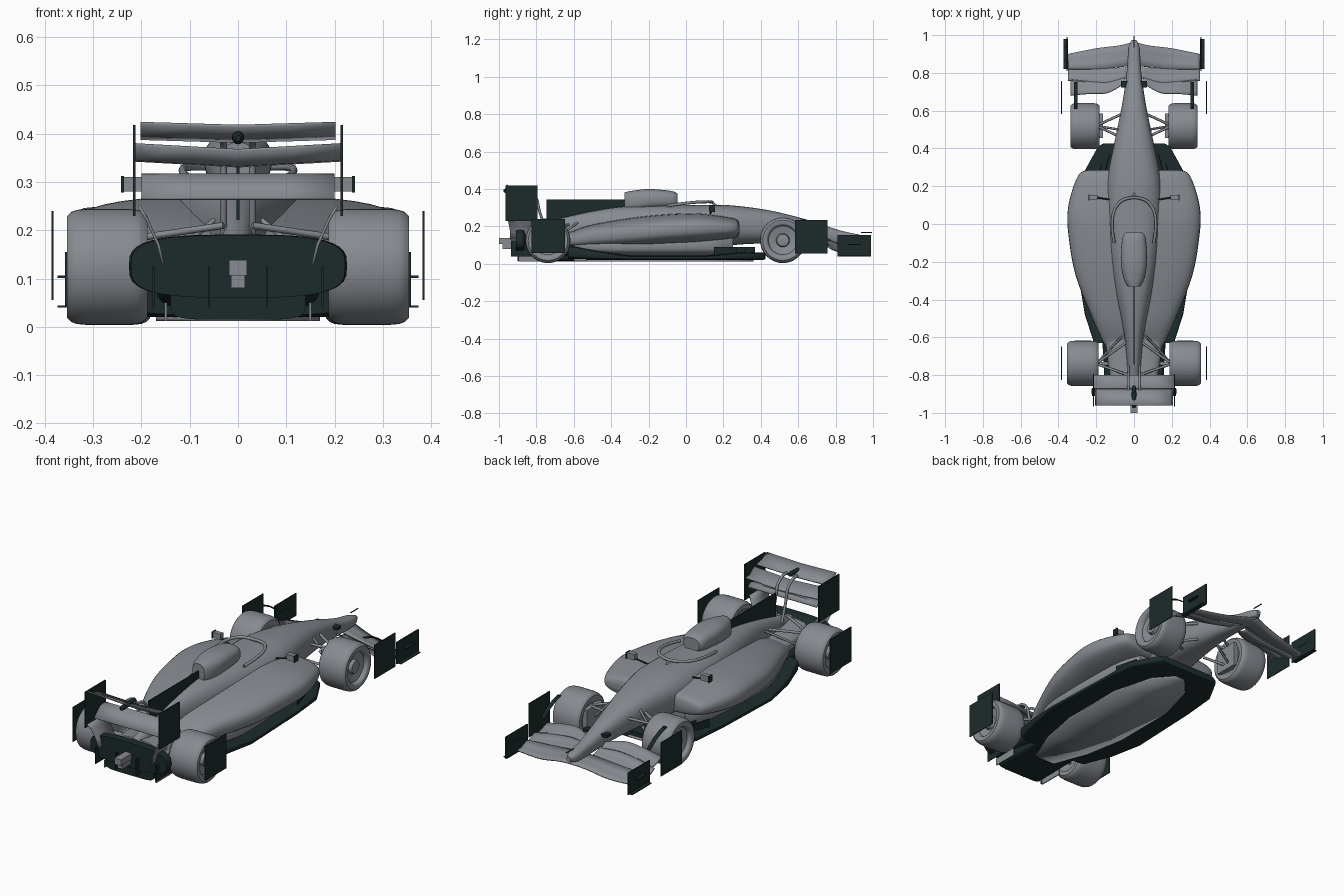
import bpy, bmesh, math

if "Cube" in bpy.data.objects:
    bpy.data.objects.remove(bpy.data.objects["Cube"])


def material(name, rgb):
    m = bpy.data.materials.new(name)
    m.use_nodes = True
    m.diffuse_color = (*rgb, 1)
    bsdf = m.node_tree.nodes["Principled BSDF"]
    bsdf.inputs["Base Color"].default_value = (*rgb, 1)
    bsdf.inputs["Roughness"].default_value = 0.6
    return m


GREY = material("body grey", (0.243, 0.262, 0.287))
DARK = material("dark green black", (0.012, 0.024, 0.024))
SIDES = ((1, "left"), (-1, "right"))


def finish(name, bm, mat, angle=40, thick=0):
    bmesh.ops.recalc_face_normals(bm, faces=bm.faces[:])
    mesh = bpy.data.meshes.new(name)
    bm.to_mesh(mesh)
    bm.free()
    mesh.materials.append(mat)
    ob = bpy.data.objects.new(name, mesh)
    bpy.context.scene.collection.objects.link(ob)
    if thick:
        mod = ob.modifiers.new("thickness", "SOLIDIFY")
        mod.thickness, mod.offset = thick, 0
    bpy.ops.object.select_all(action="DESELECT")
    ob.select_set(True)
    bpy.context.view_layer.objects.active = ob
    bpy.ops.object.shade_smooth_by_angle(angle=math.radians(angle))


def skin(name, rows, mat, closed=False, thick=0, angle=40):
    """Surface through rows of points; closed rows become a capped solid."""
    bm = bmesh.new()
    vs = [[bm.verts.new(p) for p in row] for row in rows]
    n = len(vs[0])
    for a, b in zip(vs, vs[1:]):
        for i in range(n if closed else n - 1):
            j = (i + 1) % n
            bm.faces.new((a[i], a[j], b[j], b[i]))
    if closed:
        bm.faces.new(vs[0])
        bm.faces.new(vs[-1])
    finish(name, bm, mat, angle, thick)


def smooth_rows(secs, steps=5):
    """Catmull-Rom between sections."""
    out = []
    for i in range(len(secs) - 1):
        p0, p1, p2, p3 = (secs[max(i - 1, 0)], secs[i], secs[i + 1], secs[min(i + 2, len(secs) - 1)])
        for k in range(steps):
            t = k / steps
            out.append([0.5 * (2 * b + (c - a) * t + (2 * a - 5 * b + 4 * c - d) * t * t
                               + (3 * b - a - 3 * c + d) * t ** 3)
                        for a, b, c, d in zip(p0, p1, p2, p3)])
    return out + [list(secs[-1])]


def hull(name, secs, mat, power=2.5, n=40, steps=5):
    """Superellipse loft along y from (y, half width, z low, z high)."""
    rows = []
    for y, w, lo, hi in smooth_rows(secs, steps):
        row = []
        for i in range(n):
            a = 2 * math.pi * i / n
            c, s = math.cos(a), math.sin(a)
            row.append((w * math.copysign(abs(c) ** (2 / power), c), y,
                        (lo + hi) / 2 + (hi - lo) / 2 * math.copysign(abs(s) ** (2 / power), s)))
        rows.append(row)
    skin(name, rows, mat, True)


def plate(name, yz, x, mat, t=0.006, lean=0):
    """Upright side plate; lean moves x with y."""
    y0 = yz[0][0]
    rows = [[(x + lean * (y - y0) + d, y, z) for y, z in yz] for d in (-t / 2, t / 2)]
    skin(name, rows, mat, True, angle=20)


def rect(y0, y1, z0, z1):
    return [(y0, z0), (y1, z0), (y1, z1), (y0, z1)]


def box(name, x, y, z, size, mat):
    hx, hy, hz = (v / 2 for v in size)
    plate(name, rect(y - hy, y + hy, z - hz, z + hz), x, mat, 2 * hx)


def rod(name, pts, r, mat, smooth=False):
    cu = bpy.data.curves.new(name, "CURVE")
    cu.dimensions, cu.bevel_depth, cu.bevel_resolution, cu.use_fill_caps = "3D", r, 2, True
    sp = cu.splines.new("POLY")
    pts = smooth_rows(pts) if smooth else pts
    sp.points.add(len(pts) - 1)
    for p, q in zip(sp.points, pts):
        p.co = (*q, 1)
    cu.materials.append(mat)
    ob = bpy.data.objects.new(name, cu)
    bpy.context.scene.collection.objects.link(ob)


def wheel(name, s, x_in, x_out, y, r):
    w = x_out - x_in
    prof = [(0.3, 0.1), (0.62, 0.05), (0.7, 0), (0.88, 0), (0.95, 0.05), (0.985, 0.12), (1, 0.24),
            (1, 0.76), (0.985, 0.88), (0.95, 0.95), (0.88, 1), (0.72, 1), (0.67, 0.97), (0.63, 0.86),
            (0.3, 0.8), (0.26, 0.9), (0.12, 0.92)]
    ring = [2 * math.pi * i / 48 for i in range(48)]
    rows = [[(s * (x_in + t * w), y + r * f * math.cos(a), 0.004 + r + r * f * math.sin(a))
             for a in ring] for f, t in prof]
    skin(name, rows, GREY, True)


# Main bodywork
hull("nose_and_monocoque", [
    (.975, .012, .115, .14), (.93, .03, .10, .155), (.82, .037, .10, .18), (.65, .06, .11, .235),
    (.45, .10, .11, .285), (.25, .14, .10, .312), (.1, .15, .07, .315), (-.1, .14, .06, .315),
    (-.35, .10, .07, .305), (-.6, .05, .08, .26), (-.86, .03, .08, .19)], GREY)
hull("sidepods", [
    (.285, .24, .16, .215), (.27, .285, .14, .24), (.2, .32, .125, .255), (.08, .35, .11, .27),
    (-.05, .348, .10, .27), (-.27, .31, .085, .25), (-.5, .22, .08, .21), (-.62, .165, .08, .17),
    (-.7, .12, .09, .15)], GREY, 2.8)
hull("sidepod_undercut", [(.25, .17, .04, .17), (.1, .23, .04, .16), (-.3, .25, .04, .15),
                          (-.5, .2, .05, .14), (-.62, .15, .06, .14)], GREY, 3.5)
hull("gearbox_cover", [(-.58, .15, .08, .17), (-.72, .14, .08, .175), (-.845, .12, .08, .185)], GREY, 3)
hull("airbox", [
    (-.045, .045, .31, .375), (-.08, .063, .30, .39), (-.2, .07, .29, .40), (-.29, .055, .28, .39),
    (-.33, .035, .28, .382)], GREY, 2.6)
plate("engine_cover_fin", rect(-.745, -.32, .2, .345), 0, DARK)

# Halo, nose probe and nose camera pods
halo = [(.105, -.1, .31), (.115, -.02, .322), (.108, .06, .33), (.07, .12, .332), (0, .14, .33)]
rod("halo_ring", halo + [(-x, y, z) for x, y, z in halo[-2::-1]], .008, GREY, True)
rod("halo_strut", [(0, .14, .328), (0, .17, .305)], .006, GREY)
rod("nose_probe", [(0, .935, .167), (0, .995, .167)], .003, DARK)
box("nose_camera_bar", 0, .74, .18, (.14, .035, .014), DARK)

# Floor, plank and diffuser
hull("floor", [
    (.425, .165, .025, .06), (.41, .19, .02, .06), (.28, .262, .02, .06), (.1, .275, .02, .045),
    (-.3, .29, .02, .045), (-.48, .26, .02, .07), (-.63, .212, .025, .10)], DARK, 6, steps=1)
plank = [(.36, .03), (.27, .11), (.05, .17), (-.3, .17), (-.52, .13), (-.7, .06)]
skin("plank", [[(-w, y, .016), (w, y, .016)] for y, w in plank], GREY, thick=.008)
hull("diffuser", [(-.6, .17, .03, .12), (-.75, .16, .045, .14), (-.85, .165, .055, .175),
                  (-.87, .222, .06, .19), (-.91, .222, .06, .19)], DARK, 3.2)
hull("diffuser_tunnel", [(-.6, .13, .015, .08), (-.9, .14, .015, .12)], DARK, 6)
box("rear_light", 0, -.95, .122, (.038, .1, .032), GREY)
box("rear_light_base", 0, -.94, .095, (.028, .08, .03), GREY)
for s, side in SIDES:
    for x in (.06, .175):
        plate(side + "_diffuser_strake", rect(-.935, -.8, .04, .125), s * x, DARK, .004)
    plate(side + "_diffuser_skirt", rect(-.895, -.76, .012, .05), s * .15, GREY, .005)
    for i in range(3):
        y = .37 - .05 * i
        plate(side + "_floor_fence", rect(y - .12, y, .03, .09), s * (.16 + .04 * i), DARK, .005, -s * .25)


# Rear wing
def span(name, prof, half, dip):
    rows = [[(half * t, y, z - dip * (1 - abs(t))) for y, z in prof] for t in (-1, -.5, 0, .5, 1)]
    skin(name, rows, GREY, thick=.006)


span("rear_wing_main", [(-.80, .345), (-.83, .347), (-.87, .378)], .212, .012)
span("rear_wing_flap", [(-.875, .39), (-.92, .4), (-.96, .422)], .202, .006)
span("beam_wing", [(-.80, .30), (-.82, .315), (-.86, .31), (-.91, .265)], .2, 0)
hull("wing_actuator", [(-.975, .006, .385, .397), (-.955, .012, .378, .404), (-.87, .011, .385, .409),
                       (-.855, .004, .39, .4)], DARK, 2, 16)
for s, side in SIDES:
    plate(side + "_rear_endplate", rect(-.965, -.795, .23, .418), s * .215, DARK)
    skin(side + "_beam_support", [[(s * x, y - d, z) for d in (0, .07, .14)] for x, y, z in
         ((.155, -.80, .13), (.165, -.80, .17), (.19, -.81, .225), (.205, -.82, .25))], GREY, thick=.006)
    rod(side + "_swan_neck", [(s * .03, -.74, .16), (s * .03, -.78, .27), (s * .03, -.80, .35),
                              (s * .03, -.84, .385), (s * .03, -.88, .39)], .007, GREY, True)

# Front wing, each element from nose to tip
ELEMENTS = {
    "main": [(0, .965, .84, .10, .11), (.08, .945, .83, .085, .10), (.2, .93, .82, .06, .085),
             (.35, .90, .82, .05, .075)],
    "lower_flap": [(.04, .83, .77, .105, .125), (.14, .825, .74, .09, .12), (.25, .83, .75, .075, .11),
                   (.35, .83, .76, .065, .09)],
    "upper_flap": [(.05, .775, .745, .125, .145), (.14, .75, .695, .12, .15), (.24, .755, .69, .11, .14),
                   (.335, .765, .68, .09, .115)],
}
for s, side in SIDES:
    for part, secs in ELEMENTS.items():
        rows = [[(s * x, y0 + (y1 - y0) * t, z0 + (z1 - z0) * t * t) for t in (0, .33, .67, 1)]
                for x, y0, y1, z0, z1 in smooth_rows(secs)]
        skin(f"{side}_front_wing_{part}", rows, GREY, thick=.006)
    plate(side + "_front_endplate", rect(.81, .99, .04, .155), s * .355, DARK, .006)
    box(side + "_endplate_foot", s * .362, .9, .042, (.024, .16, .005), DARK)
    box(side + "_endplate_fin", s * .362, .9, .104, (.024, .07, .005), DARK)

    # Wheels, outer plates and deflectors
    wheel(side + "_front_wheel", s, .182, .337, .518, .122)
    wheel(side + "_rear_wheel", s, .188, .354, -.738, .12)
    plate(side + "_front_wheel_plate", rect(.583, .757, .056, .234), s * .384, DARK, .004)
    plate(side + "_rear_wheel_plate", rect(-.825, -.648, .058, .24), s * .384, DARK, .004)
    arc = [(.75, .175), (.70, .21), (.65, .232), (.61, .242)]
    skin(side + "_wheel_deflector", [[(s * x, y, z) for y, z in arc] for x in (.298, .318)], DARK, thick=.005)

    # Suspension: upper and lower wishbones and push rods
    hub_f, hub_r = (s * .2, .52), (s * .2, -.74)
    for z, zin in ((.185, .21), (.085, .12)):
        for y in (.46, .58):
            rod(side + "_front_wishbone", [(*hub_f, z), (s * .07, y, zin)], .007, GREY)
        for y in (-.62, -.8):
            rod(side + "_rear_wishbone", [(*hub_r, z), (s * .03, y, zin)], .007, GREY)
    rod(side + "_front_push_rod", [(*hub_f, .1), (s * .08, .5, .23)], .006, GREY)
    rod(side + "_rear_push_rod", [(*hub_r, .1), (s * .05, -.58, .22)], .006, GREY)
    rod(side + "_rear_drive_shaft", [(*hub_r, .124), (0, -.74, .124)], .01, GREY)
    box(side + "_front_brake_duct", s * .185, .52, .125, (.04, .13, .13), GREY)

    # Mirrors
    box(side + "_mirror", s * .215, .14, .295, (.045, .025, .03), GREY)
    box(side + "_mirror_cap", s * .239, .14, .295, (.006, .032, .034), DARK)
    rod(side + "_mirror_stalk", [(s * .2, .14, .285), (s * .13, .13, .27)], .004, DARK)
